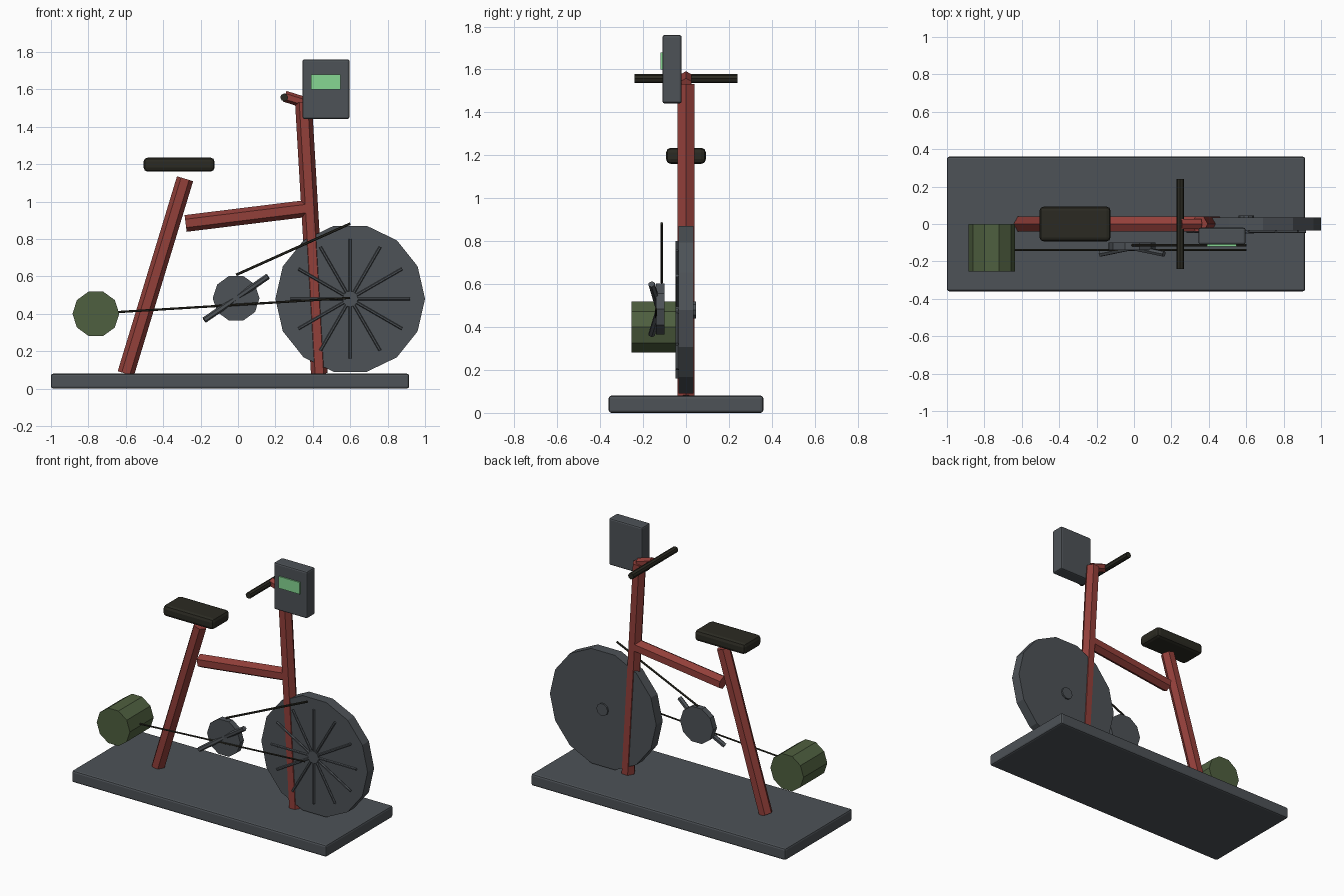
import bpy, bmesh, math
from mathutils import Vector

if "Cube" in bpy.data.objects:
    bpy.data.objects.remove(bpy.data.objects["Cube"])


def material(name, rgb):
    m = bpy.data.materials.new(name)
    m.diffuse_color = (*rgb, 1)
    m.use_nodes = True
    m.node_tree.nodes["Principled BSDF"].inputs["Base Color"].default_value = m.diffuse_color
    return m


RED = material("frame red", (0.29, 0.05, 0.042))
GREY = material("dark grey", (0.075, 0.085, 0.095))
DARK = material("rubber black", (0.024, 0.023, 0.016))
GREEN = material("motor green", (0.078, 0.115, 0.05))
SCREEN = material("screen green", (0.24, 0.68, 0.29))


def add_object(name, bm, mat):
    bmesh.ops.recalc_face_normals(bm, faces=bm.faces)
    me = bpy.data.meshes.new(name)
    bm.to_mesh(me)
    bm.free()
    me.materials.append(mat)
    ob = bpy.data.objects.new(name, me)
    bpy.context.collection.objects.link(ob)
    return ob


def add_beam(bm, a, b, r, sides=6):
    """Prism between two points, one corner lying in the xz plane."""
    a, b = Vector(a), Vector(b)
    d = (b - a).normalized()
    u = d.cross(Vector((0, 1, 0)))
    u = u.normalized() if u.length > 0.01 else Vector((1, 0, 0))
    v = d.cross(u)
    rings = []
    for p in (a, b):
        ring = []
        for i in range(sides):
            t = 2 * math.pi * i / sides
            ring.append(bm.verts.new(p + r * (math.cos(t) * u + math.sin(t) * v)))
        rings.append(ring)
    bm.faces.new(rings[0])
    bm.faces.new(rings[1])
    for i in range(sides):
        j = (i + 1) % sides
        bm.faces.new((rings[0][i], rings[0][j], rings[1][j], rings[1][i]))


def beam(name, a, b, r, mat, sides=6):
    bm = bmesh.new()
    add_beam(bm, a, b, r, sides)
    return add_object(name, bm, mat)


def box(name, lo, hi, mat, bevel=0.0):
    bm = bmesh.new()
    bmesh.ops.create_cube(bm, size=1)
    for v in bm.verts:
        v.co = Vector([(lo[i] + hi[i]) / 2 + v.co[i] * (hi[i] - lo[i]) for i in range(3)])
    ob = add_object(name, bm, mat)
    if bevel:
        mod = ob.modifiers.new("bevel", 'BEVEL')
        mod.width = bevel
        mod.segments = 2
    return ob


# Base plate
box("base", (-1, -0.36, 0), (0.915, 0.36, 0.08), GREY, 0.012)

# Frame tubes
beam("seat_post", (-0.6, 0, 0.08), (-0.283, 0, 1.122), 0.045, RED)
beam("front_post", (0.435, 0, 0.08), (0.35, 0, 1.53), 0.045, RED)
beam("cross_bar", (-0.28, 0, 0.883), (0.385, 0, 0.965), 0.045, RED)
beam("handle_stem", (0.355, 0, 1.53), (0.25, 0, 1.563), 0.03, RED)

# Seat and handlebar
box("seat", (-0.505, -0.093, 1.16), (-0.125, 0.093, 1.235), DARK, 0.022)
beam("handlebar", (0.247, -0.24, 1.557), (0.247, 0.24, 1.557), 0.021, DARK, 8)

# Console with screen
box("console", (0.345, -0.11, 1.442), (0.596, -0.02, 1.76), GREY, 0.01)
box("screen", (0.39, -0.119, 1.6), (0.547, -0.1095, 1.68), SCREEN)

# Flywheel with hub and spokes on the front face
beam("flywheel", (0.6, -0.035, 0.48), (0.6, 0.035, 0.48), 0.4, GREY, 14)
beam("hub", (0.6, -0.05, 0.48), (0.6, 0.046, 0.48), 0.042, GREY, 10)
bm = bmesh.new()
for i in range(12):
    t = math.pi * i / 6
    c, s = math.cos(t), math.sin(t)
    add_beam(bm, (0.6 + 0.03 * c, -0.042, 0.48 + 0.03 * s),
             (0.6 + 0.32 * c, -0.042, 0.48 + 0.32 * s), 0.008)
add_object("spokes", bm, GREY)

# Generator motor
beam("motor", (-0.76, -0.255, 0.4), (-0.76, 0, 0.4), 0.125, GREEN, 10)

# Crank disc and the two arms
beam("crank_disc", (-0.01, -0.14, 0.483), (-0.01, -0.1, 0.483), 0.125, GREY, 10)
bm = bmesh.new()
for ex, ez in ((0.16, 0.6), (-0.18, 0.366)):
    add_beam(bm, (-0.01, -0.125, 0.483), (ex, -0.16, ez), 0.016)
add_object("crank_arms", bm, GREY)

# Drive belts
beam("crank_belt", (-0.01, -0.113, 0.608), (0.6, -0.113, 0.882), 0.007, DARK)
beam("motor_belt", (-0.76, -0.14, 0.402), (0.6, -0.14, 0.485), 0.006, DARK)
